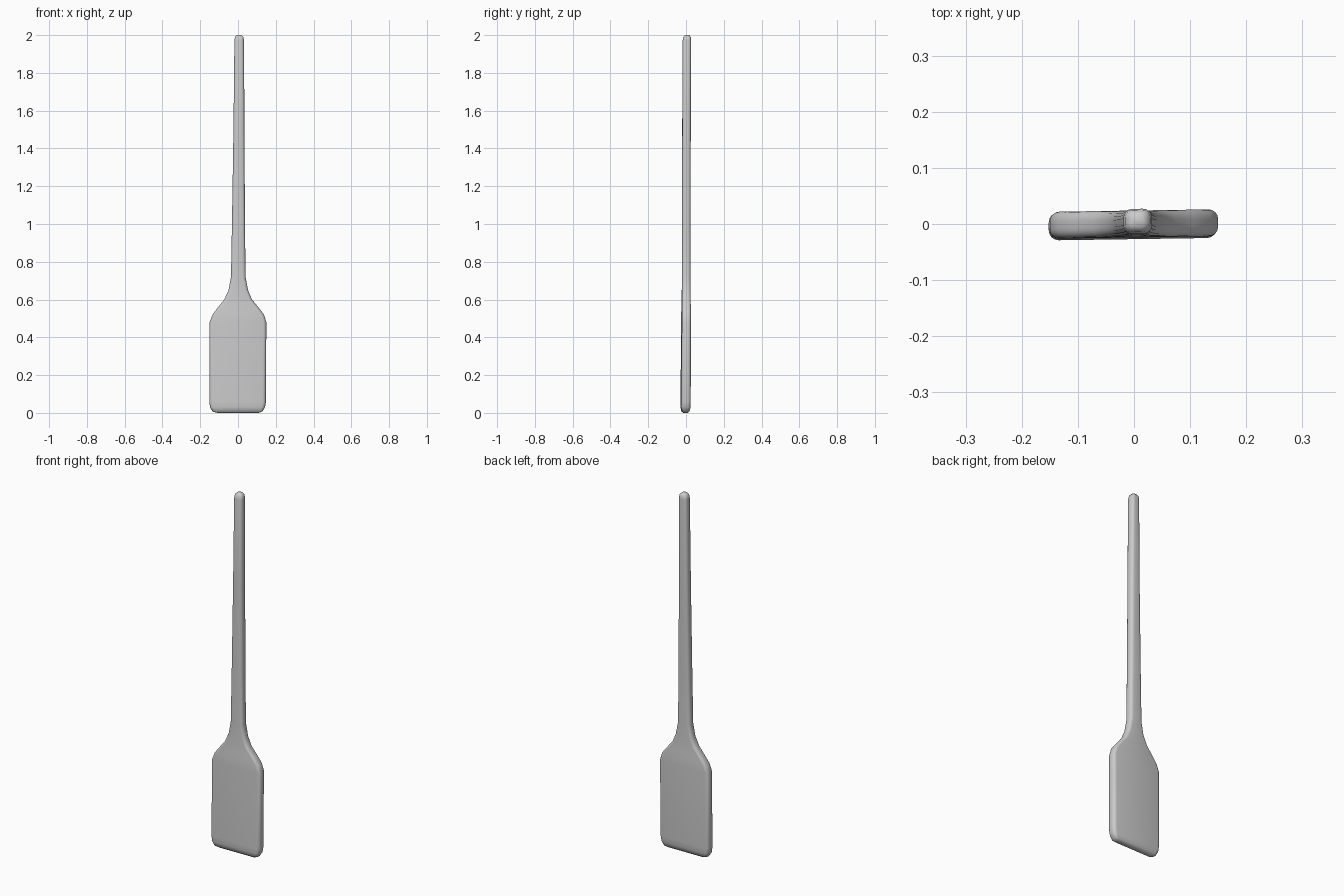
import bpy
import bmesh
from math import cos, sin, pi, radians

cube = bpy.data.objects.get("Cube")
if cube:
    bpy.data.objects.remove(cube, do_unlink=True)

gray = bpy.data.materials.new("light gray")
gray.use_nodes = True
COLOR = (0.6, 0.6, 0.6, 1)
gray.diffuse_color = COLOR
gray.node_tree.nodes["Principled BSDF"].inputs["Base Color"].default_value = COLOR

# Cross-sections up the paddle: height, left edge, right edge, front, back
SECTIONS = [
    (0, -.11, .11, -.014, .008), (.008, -.135, .13, -.023, .017),
    (.03, -.148, .143, -.027, .022), (.06, -.152, .148, -.027, .023),
    (.48, -.15, .15, -.024, .024), (.52, -.135, .138, -.024, .024),
    (.56, -.105, .107, -.023, .024), (.6, -.073, .074, -.023, .024),
    (.65, -.05, .053, -.022, .024), (.72, -.037, .04, -.022, .024),
    (1, -.032, .037, -.021, .024), (1.5, -.024, .034, -.02, .025),
    (1.97, -.019, .032, -.018, .027), (1.99, -.016, .029, -.014, .025),
    (2, -.006, .019, -.006, .017),
]
CORNER_STEPS = 4


def section_ring(bm, z, x0, x1, y0, y1):
    """Rounded rectangle, leaning slightly across the wide blade."""
    r = 0.36 * min(x1 - x0, y1 - y0)
    corners = [(x1 - r, y1 - r), (x0 + r, y1 - r), (x0 + r, y0 + r), (x1 - r, y0 + r)]
    ring = []
    for i, (cx, cy) in enumerate(corners):
        for k in range(CORNER_STEPS + 1):
            a = (i + k / CORNER_STEPS) * pi / 2
            x = cx + r * cos(a)
            ring.append(bm.verts.new((x, cy + r * sin(a) + 0.015 * x, z)))
    return ring


# Blade and handle as one continuous loft
bm = bmesh.new()
rings = [section_ring(bm, *s) for s in SECTIONS]
for low, high in zip(rings, rings[1:]):
    for i in range(len(low)):
        j = (i + 1) % len(low)
        bm.faces.new((low[i], low[j], high[j], high[i]))
bm.faces.new(rings[0][::-1])
bm.faces.new(rings[-1])
bmesh.ops.recalc_face_normals(bm, faces=bm.faces)

mesh = bpy.data.meshes.new("paddle")
bm.to_mesh(mesh)
bm.free()
mesh.materials.append(gray)
paddle = bpy.data.objects.new("paddle", mesh)
bpy.context.collection.objects.link(paddle)
bpy.context.view_layer.objects.active = paddle
paddle.select_set(True)
bpy.ops.object.shade_smooth_by_angle(angle=radians(50))
